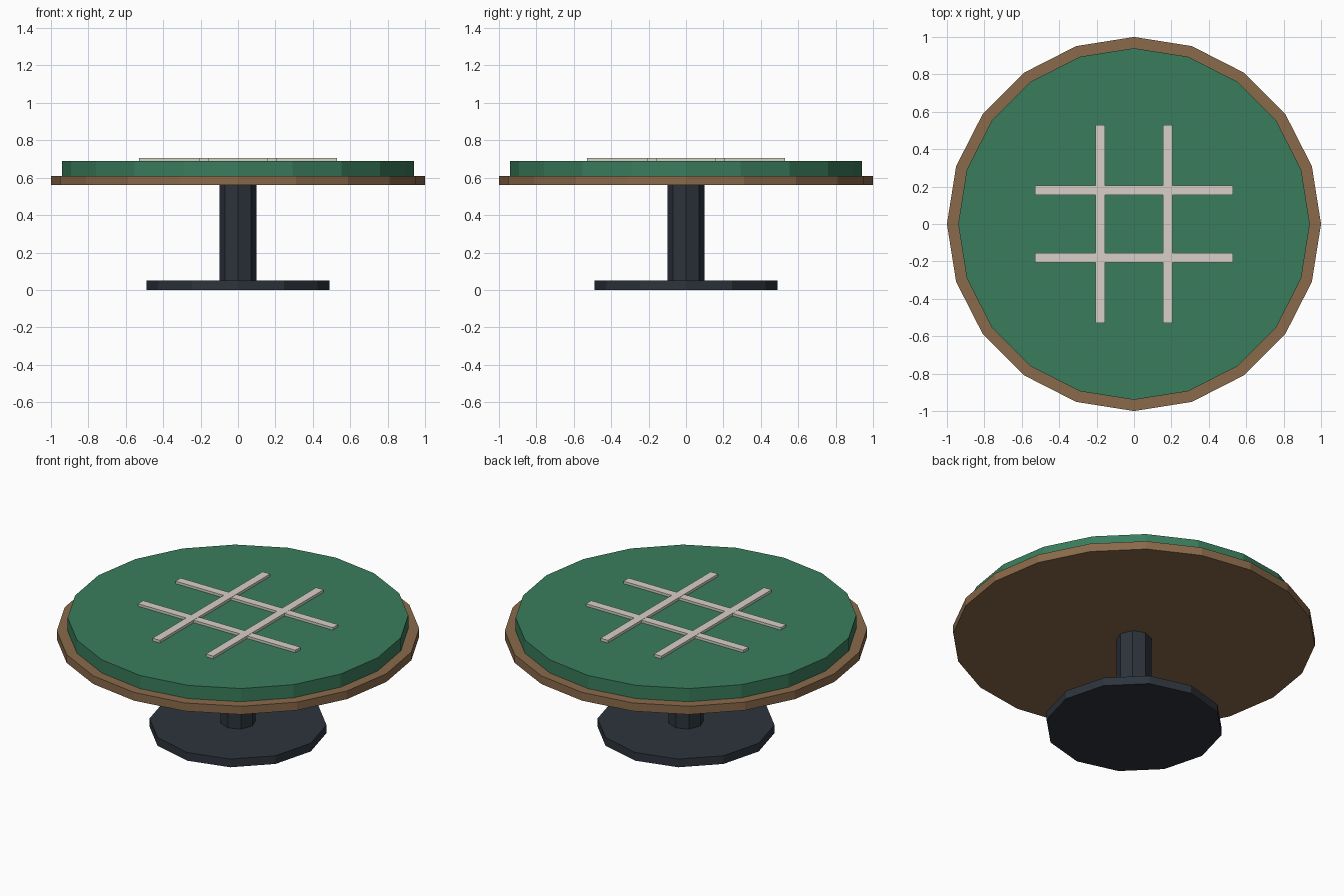
import bpy
import math

cube = bpy.data.objects.get("Cube")
if cube:
    bpy.data.objects.remove(cube, do_unlink=True)


def material(name, rgb):
    mat = bpy.data.materials.new(name)
    mat.use_nodes = True
    mat.diffuse_color = (*rgb, 1)
    mat.node_tree.nodes["Principled BSDF"].inputs["Base Color"].default_value = (*rgb, 1)
    return mat


green = material("green_felt", (0.042, 0.205, 0.107))
wood = material("brown_wood", (0.254, 0.144, 0.069))
chalk = material("pale_grey", (0.680, 0.631, 0.565))
metal = material("dark_metal", (0.026, 0.034, 0.045))


def disc(name, sides, radius, bottom, top, mat):
    """Flat-sided upright cylinder with a corner on the x axis."""
    bpy.ops.mesh.primitive_cylinder_add(
        vertices=sides, radius=radius, depth=top - bottom,
        location=(0, 0, (bottom + top) / 2))
    ob = bpy.context.object
    ob.name = name
    ob.data.materials.append(mat)
    return ob


def bar(name, x, y, angle, height):
    """Thin raised strip lying on the table top."""
    bpy.ops.mesh.primitive_cube_add(
        size=1, location=(x, y, TOP + height / 2), rotation=(0, 0, angle))
    ob = bpy.context.object
    ob.name = name
    ob.scale = (1.06, 0.05, height)
    ob.data.materials.append(chalk)


TOP = 0.69
OFFSET = 0.18

# Pedestal
disc("base_plate", 12, 0.49, 0, 0.05, metal)
disc("column", 8, 0.098, 0.05, 0.56, metal)

# Table top: wooden rim under a padded playing surface
disc("wooden_rim", 20, 1.0, 0.56, 0.61, wood)
disc("playing_surface", 20, 0.94, 0.61, TOP, green)

# Crossed grid strips
for side, x_name, y_name in ((-1, "right", "front"), (1, "left", "back")):
    bar(f"grid_strip_{y_name}", 0, side * OFFSET, 0, 0.015)
    bar(f"grid_strip_{x_name}", side * OFFSET, 0, math.pi / 2, 0.016)
